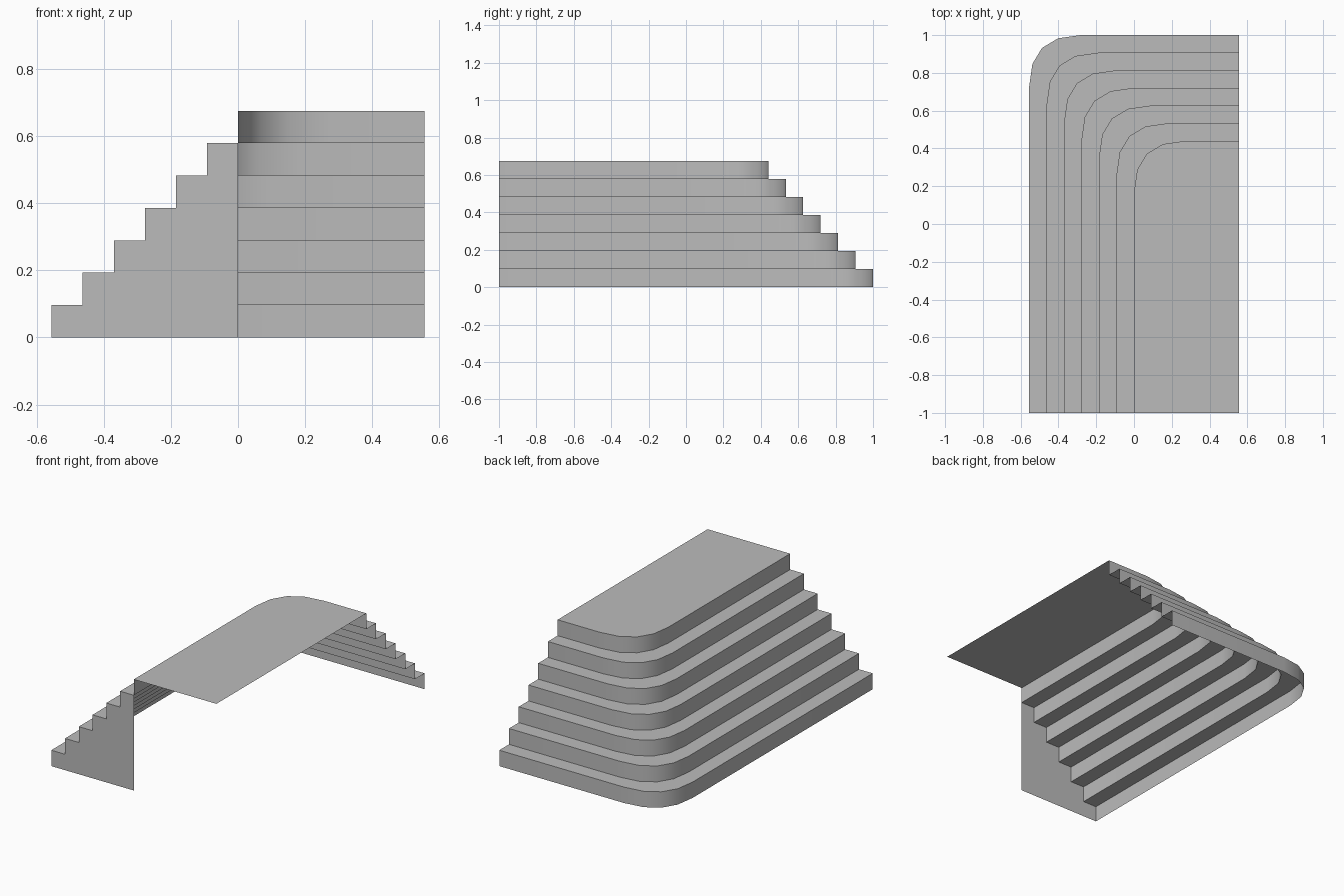
import bpy
import bmesh
from mathutils import Vector

cube = bpy.data.objects.get("Cube")
if cube:
    bpy.data.objects.remove(cube, do_unlink=True)

TIERS = 7
RISE = 0.675 / TIERS
HALF_X = 0.555
GO_X, GO_Y = HALF_X / (TIERS - 1), 0.56 / (TIERS - 1)
CORNER = 0.272
SEGMENTS = 4

stone = bpy.data.materials.new("grey_stone")
stone.use_nodes = True
GREY = (0.5, 0.5, 0.5, 1)
stone.diffuse_color = GREY
stone.node_tree.nodes["Principled BSDF"].inputs["Base Color"].default_value = GREY


def outline(tier, z):
    """Open edge of a tier: left side, rounded corner, back side."""
    x, y = -HALF_X + GO_X * tier, 1 - GO_Y * tier
    points = [Vector((x, -1, z))]
    for i in range(SEGMENTS + 1):
        t = i / SEGMENTS
        points.append(Vector((x + CORNER * t * t, y - CORNER * (1 - t) ** 2, z)))
    points.append(Vector((HALF_X, y, z)))
    return points


def strip(first, second):
    """Quads joining two matching outlines."""
    return [(first[i], second[i], second[i + 1], first[i + 1])
            for i in range(len(first) - 1)]


def make_part(name, polygons):
    bm = bmesh.new()
    for polygon in polygons:
        bm.faces.new([bm.verts.new(p) for p in polygon])
    bmesh.ops.remove_doubles(bm, verts=bm.verts, dist=0.0001)
    mesh = bpy.data.meshes.new(name)
    bm.to_mesh(mesh)
    bm.free()
    mesh.materials.append(stone)
    part = bpy.data.objects.new(name, mesh)
    bpy.context.collection.objects.link(part)
    bpy.ops.object.select_all(action="DESELECT")
    part.select_set(True)
    bpy.context.view_layer.objects.active = part
    bpy.ops.object.shade_smooth_by_angle(angle=0.6)


for tier in range(TIERS):
    low, high = RISE * tier, RISE * (tier + 1)
    top_edge = outline(tier, high)

    # Upright face of the step
    make_part(f"riser_{tier + 1}", strip(outline(tier, low), top_edge))

    if tier < TIERS - 1:
        # Walking surface and front end panel
        make_part(f"tread_{tier + 1}", strip(top_edge, outline(tier + 1, high)))
        left = top_edge[0].x
        make_part(f"front_panel_{tier + 1}", [[
            Vector((left, -1, low)), Vector((0, -1, low)),
            Vector((0, -1, high)), Vector((left, -1, high))]])
    else:
        # Flat platform on top
        platform = top_edge + [Vector((HALF_X, -1, high))]
        make_part("top_platform", [platform[::-1]])
